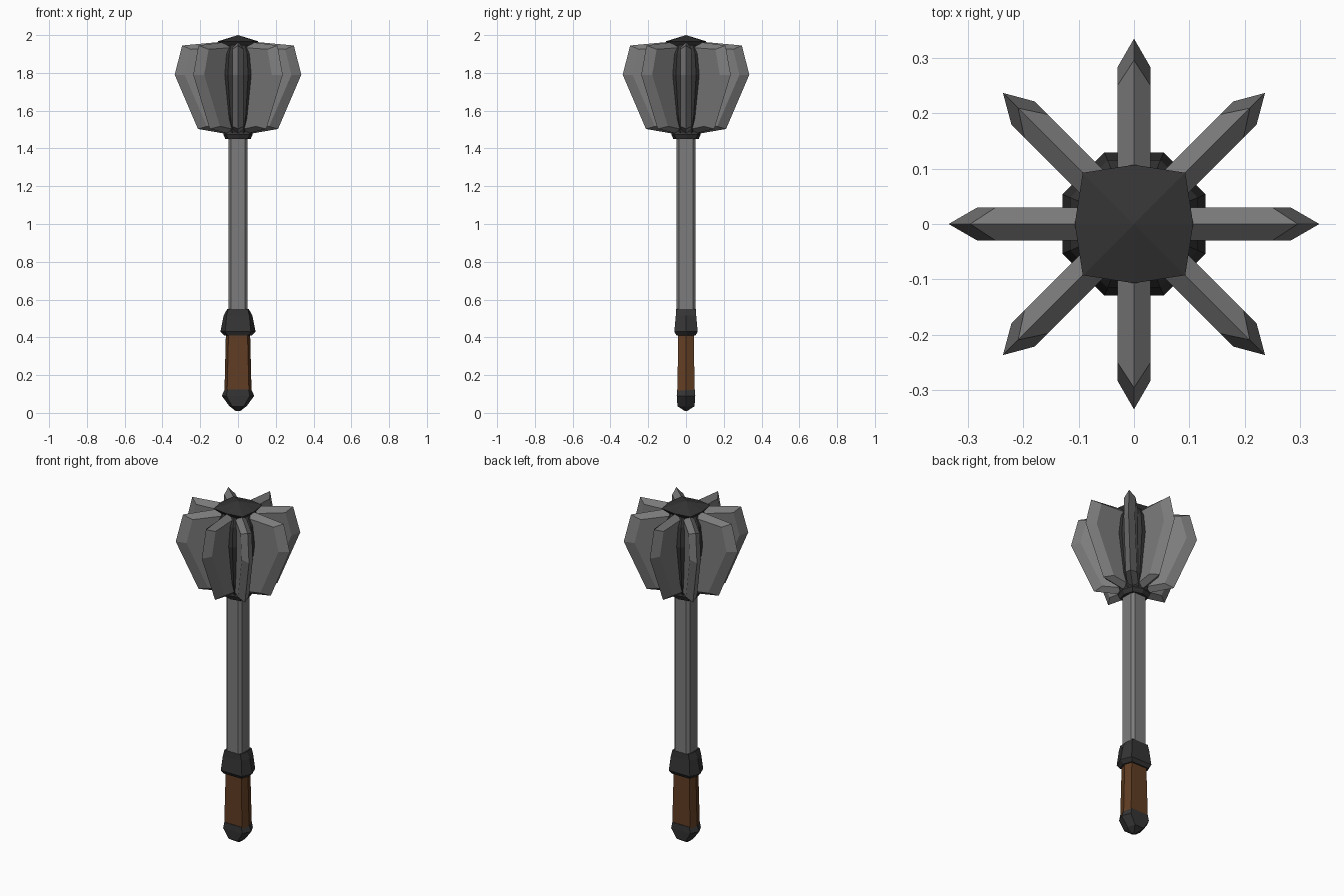
import bpy, bmesh, math

if "Cube" in bpy.data.objects:
    bpy.data.objects.remove(bpy.data.objects["Cube"])


def mat(name, col):
    m = bpy.data.materials.new(name)
    m.diffuse_color = (*col, 1)
    m.use_nodes = True
    m.node_tree.nodes["Principled BSDF"].inputs["Base Color"].default_value = m.diffuse_color
    return m


STEEL = mat("steel grey", (0.2, 0.2, 0.2))
DARK = mat("dark iron", (0.035, 0.035, 0.035))
BROWN = mat("brown leather", (0.12, 0.047, 0.017))


def finish(bm, name, m):
    bmesh.ops.recalc_face_normals(bm, faces=bm.faces)
    me = bpy.data.meshes.new(name)
    bm.to_mesh(me)
    bm.free()
    me.materials.append(m)
    ob = bpy.data.objects.new(name, me)
    bpy.context.collection.objects.link(ob)
    return ob


def loft(name, m, rings):
    """Skin closed rings of 3D points, capping both ends."""
    bm = bmesh.new()
    vs = [[bm.verts.new(p) for p in r] for r in rings]
    n = len(vs[0])
    for a, b in zip(vs, vs[1:]):
        for i in range(n):
            j = (i + 1) % n
            bm.faces.new((a[i], a[j], b[j], b[i]))
    bm.faces.new(vs[0])
    bm.faces.new(vs[-1])
    bmesh.ops.remove_doubles(bm, verts=bm.verts, dist=0.0005)
    return finish(bm, name, m)


def hexa(z, x, xi, y):
    """Flattened hexagon with points on the x axis."""
    return [(x, 0, z), (xi, y, z), (-xi, y, z), (-x, 0, z), (-xi, -y, z), (xi, -y, z)]


def chamfer(z, a, b):
    """Square with cut corners."""
    return [(x, y, z) for x, y in ((a, b), (b, a), (-b, a), (-a, b),
                                   (-a, -b), (-b, -a), (b, -a), (a, -b))]


def octo(z, r, rd=None, turn=0.0):
    """Octagon whose alternate corners may have another radius."""
    out = []
    for i in range(8):
        q = rd if (rd and i % 2) else r
        t = math.radians(45 * i + turn)
        out.append((q * math.cos(t), q * math.sin(t), z))
    return out


# Handle
loft("pommel", DARK, [hexa(0.01, 0.012, 0.006, 0.006), hexa(0.035, 0.045, 0.03, 0.045),
                      hexa(0.09, 0.086, 0.062, 0.049), hexa(0.125, 0.07, 0.055, 0.048)])
loft("grip", BROWN, [hexa(0.10, 0.072, 0.058, 0.045), hexa(0.43, 0.064, 0.05, 0.042)])
loft("guard", DARK, [hexa(0.41, 0.072, 0.055, 0.05), hexa(0.43, 0.093, 0.068, 0.062),
                     hexa(0.515, 0.076, 0.06, 0.054), hexa(0.55, 0.057, 0.052, 0.052)])
loft("shaft", STEEL, [chamfer(0.53, 0.05, 0.036), chamfer(1.47, 0.05, 0.036)])

# Head core, collar and pointed cap
loft("collar", DARK, [octo(1.45, 0.067, 0.075), octo(1.475, 0.078, 0.088),
                      octo(1.51, 0.07, 0.08)])
loft("head_core", DARK, [octo(1.48, 0.075, turn=22.5), octo(1.56, 0.105, turn=22.5),
                         octo(1.79, 0.14, turn=22.5), octo(1.90, 0.125, turn=22.5),
                         octo(1.955, 0.09, turn=22.5)])
loft("cap", DARK, [octo(1.935, 0.085, 0.1), octo(1.967, 0.107, 0.131), octo(2.0, 0.0002)])

# Flanges: a thin ridge outline between two inset side outlines
RIDGE = [(0.05, 1.475), (0.212, 1.503), (0.335, 1.79), (0.296, 1.945), (0.05, 1.968)]
SIDE = [(0.05, 1.50), (0.165, 1.517), (0.283, 1.79), (0.25, 1.925), (0.05, 1.935)]
for i in range(8):
    ob = loft(f"flange_{i + 1}", STEEL, [[(r, 0.03, z) for r, z in SIDE],
                                         [(r, 0.0, z) for r, z in RIDGE],
                                         [(r, -0.03, z) for r, z in SIDE]])
    ob.rotation_euler.z = math.radians(45 * i)
